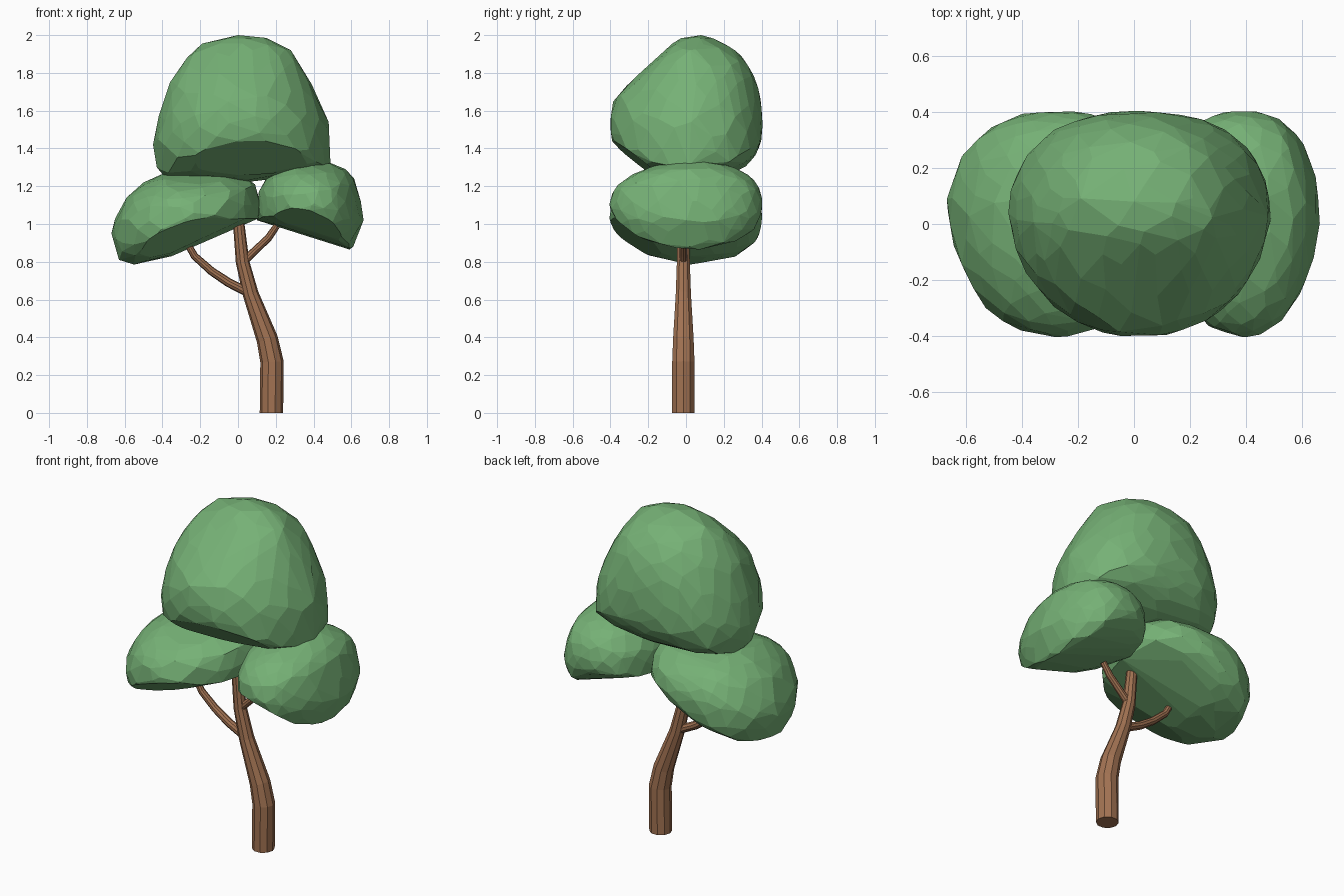
import bpy, bmesh, math, random
from mathutils import Vector

if "Cube" in bpy.data.objects:
    bpy.data.objects.remove(bpy.data.objects["Cube"])

random.seed(4)


def material(name, color):
    m = bpy.data.materials.new(name)
    m.diffuse_color = (*color, 1)
    m.use_nodes = True
    m.node_tree.nodes["Principled BSDF"].inputs["Base Color"].default_value = m.diffuse_color
    return m


LEAF = material("leaf_green", (0.18, 0.44, 0.18))
BARK = material("bark_brown", (0.36, 0.17, 0.085))


def finish(name, bm, mat):
    bmesh.ops.recalc_face_normals(bm, faces=bm.faces)
    me = bpy.data.meshes.new(name)
    bm.to_mesh(me)
    bm.free()
    me.materials.append(mat)
    ob = bpy.data.objects.new(name, me)
    bpy.context.collection.objects.link(ob)
    return ob


def outline_hit(center, outline, ang):
    """Vector from the centre to the outline polygon in direction ang."""
    d = Vector((math.cos(ang), math.sin(ang)))
    for a, b in zip(outline, outline[1:] + outline[:1]):
        a, b = Vector(a) - center, Vector(b) - center
        e = b - a
        den = d.cross(e)
        if abs(den) < 1e-9:
            continue
        t, s = a.cross(e) / den, a.cross(d) / den
        if t > 0 and -1e-6 <= s <= 1 + 1e-6:
            return d * t
    return d * 0.1


def cut(bm, co, no):
    """Slice away everything on the positive side of a plane and cap it."""
    bmesh.ops.bisect_plane(bm, geom=bm.verts[:] + bm.edges[:] + bm.faces[:],
                           plane_co=co, plane_no=no, clear_outer=True)
    bmesh.ops.holes_fill(bm, edges=[e for e in bm.edges if e.is_boundary])


def foliage(name, center, outline, crease, shoulder=0.0, count=230):
    """Faceted clump: hull of points swelling from a front outline."""
    c = Vector(center)
    bm = bmesh.new()
    for x, z in outline:
        bm.verts.new((x, 0.05 + random.uniform(-0.05, 0.05), z))
    for i in range(count):
        u = 1 - 2 * (i + 0.5) / count + random.uniform(-0.02, 0.02)
        u = max(-1, min(1, u))
        r = math.sqrt(1 - u * u)
        p = c + outline_hit(c, outline, i * 2.39996 % math.tau
                            + random.uniform(-0.1, 0.1)) * r
        y = math.copysign(0.405 * math.sqrt(max(0, 1 - r ** 2.25)), u) + 0.045 * r * r
        if y < 0:  # sloping front shoulder
            y *= 1 - shoulder * max(0, p.y - 1.65) / 0.35
        bm.verts.new((p.x, y, p.y))
    bmesh.ops.convex_hull(bm, input=bm.verts[:])
    bmesh.ops.delete(bm, geom=[v for v in bm.verts if not v.link_faces],
                     context='VERTS')
    # flat slice under the front
    left, apex, right = [Vector(p) for p in crease]
    n = (left - apex).cross(right - apex).normalized()
    cut(bm, apex, n if n.z < 0 else -n)
    bmesh.ops.dissolve_limit(bm, angle_limit=math.radians(5),
                             verts=bm.verts[:], edges=bm.edges[:])
    return finish(name, bm, LEAF)


def limb(name, path, y=-0.014, sides=10):
    """Tapered tube along (x, z, radius) points."""
    bm = bmesh.new()
    rings = []
    for i, (x, z, r) in enumerate(path):
        a, b = path[max(i - 1, 0)], path[min(i + 1, len(path) - 1)]
        t = Vector((b[0] - a[0], 0, b[1] - a[1])).normalized()
        if i == 0 and z == 0:
            t = Vector((0, 0, 1))
        n = Vector((t.z, 0, -t.x))
        ring = []
        for k in range(sides):
            w = math.tau * k / sides
            ring.append(bm.verts.new(Vector((x, y, z)) + n * r * math.cos(w)
                                     + Vector((0, r * math.sin(w), 0))))
        rings.append(ring)
    for p, q in zip(rings, rings[1:]):
        for k in range(sides):
            j = (k + 1) % sides
            bm.faces.new((p[k], p[j], q[j], q[k]))
    bm.faces.new(rings[0])
    bm.faces.new(rings[-1])
    return finish(name, bm, BARK)


# Trunk and its two branches
limb("trunk", [(0.177, 0, 0.062), (0.18, 0.27, 0.062), (0.155, 0.39, 0.057),
               (0.067, 0.63, 0.042), (0.024, 0.8, 0.036), (0.003, 1.01, 0.03)])
limb("left_branch", [(0.06, 0.635, 0.025), (-0.05, 0.69, 0.024),
                     (-0.14, 0.75, 0.022), (-0.23, 0.83, 0.02), (-0.27, 0.9, 0.018)])
limb("right_branch", [(0.02, 0.79, 0.022), (0.07, 0.84, 0.021),
                      (0.16, 0.925, 0.02), (0.205, 0.99, 0.018)])

# Foliage clumps
foliage("top_foliage", (0.02, 1.52),
        [(-0.38, 1.24), (-0.43, 1.3), (-0.45, 1.42), (-0.42, 1.57), (-0.36, 1.75),
         (-0.27, 1.88), (-0.19, 1.955), (0, 2.0), (0.15, 1.985), (0.28, 1.92),
         (0.39, 1.74), (0.48, 1.54), (0.49, 1.31), (0.45, 1.27), (0.03, 1.22)],
        [(-0.3, -0.18, 1.25), (-0.12, -0.39, 1.43), (0.44, -0.18, 1.30)],
        shoulder=0.55)
foliage("left_foliage", (-0.28, 1.03),
        [(-0.55, 0.785), (-0.63, 0.81), (-0.67, 0.95), (-0.65, 1.03), (-0.59, 1.14),
         (-0.5, 1.22), (-0.4, 1.265), (-0.1, 1.275), (0.03, 1.255), (0.09, 1.21),
         (0.115, 1.12), (0.11, 1.03), (0, 1.0), (-0.15, 0.93), (-0.35, 0.83)],
        [(-0.6, -0.18, 0.80), (-0.39, -0.385, 0.97), (0.08, -0.18, 1.0)])
foliage("right_foliage", (0.39, 1.1),
        [(0.1, 1.02), (0.11, 1.17), (0.16, 1.26), (0.26, 1.32), (0.38, 1.337),
         (0.48, 1.327), (0.57, 1.29), (0.615, 1.24), (0.65, 1.12), (0.665, 1.02),
         (0.61, 0.88), (0.59, 0.865), (0.5, 0.895), (0.37, 0.935), (0.2, 0.985)],
        [(0.13, -0.18, 1.01), (0.29, -0.385, 1.09), (0.58, -0.18, 0.88)])
